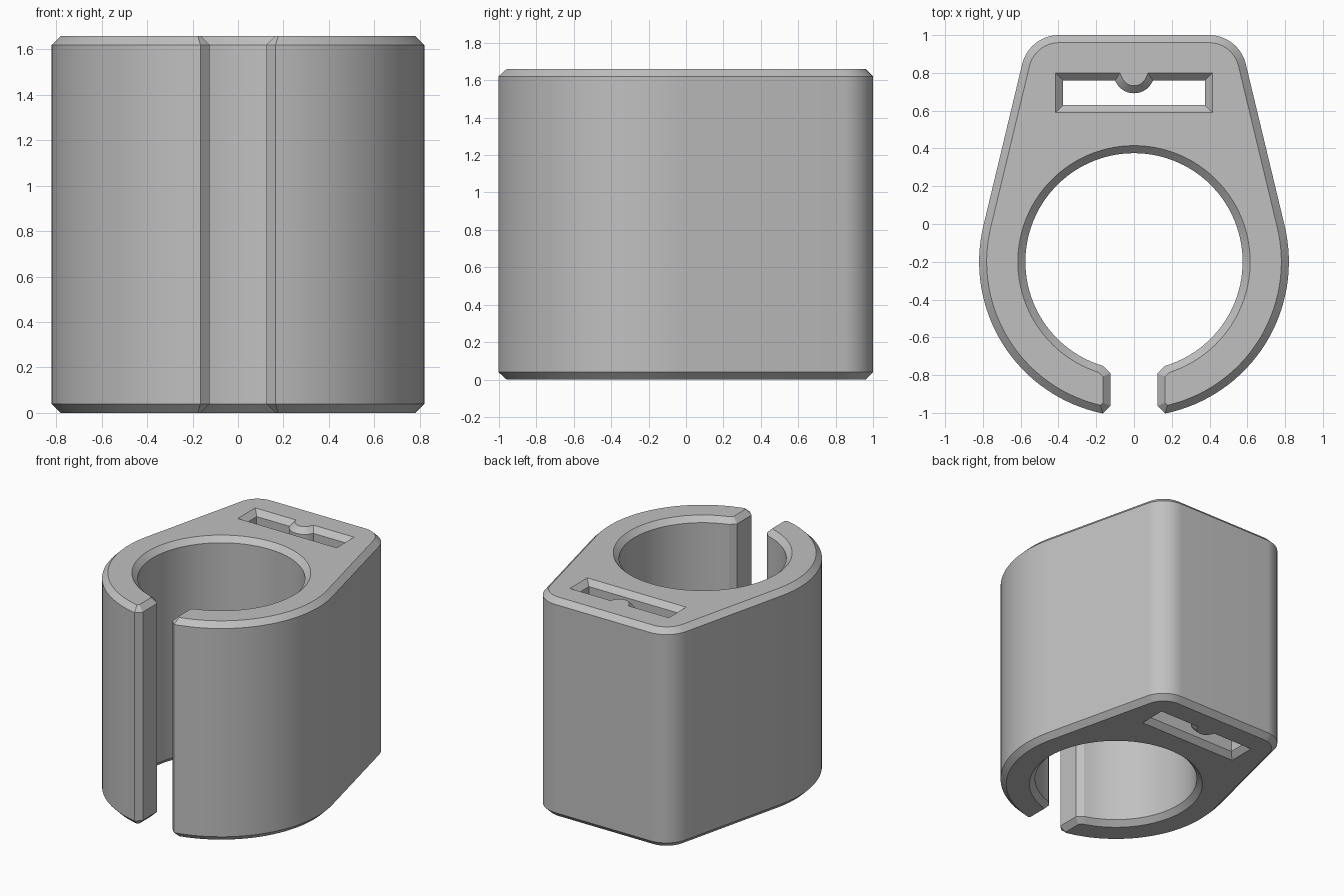
import bpy
import bmesh
from math import asin, cos, sin, radians, degrees
from mathutils import Vector

HEIGHT, CHAMFER = 1.66, 0.04
CENTRE_Y, OUTER_R, BORE_R = -0.2, 0.82, 0.575
GAP = 0.125          # half width of the front opening
FLANK = 13.5         # slope of the straight flanks, degrees
CORNER_R = 0.2

default = bpy.data.objects.get("Cube")
if default:
    bpy.data.objects.remove(default, do_unlink=True)


def arc(cx, cy, r, start, end, steps):
    angles = [radians(start + (end - start) * i / steps) for i in range(steps + 1)]
    return [Vector((cx + r * cos(a), cy + r * sin(a))) for a in angles]


def mirrored(half):
    """Close a right-hand half profile with its left-hand mirror."""
    return half + [Vector((-p.x, p.y)) for p in reversed(half) if abs(p.x) > 1e-5]


def inset(points, d):
    """Move each edge to its left by d, with mitred corners."""
    result = []
    for i, p in enumerate(points):
        a = (p - points[i - 1]).normalized()
        b = (points[(i + 1) % len(points)] - p).normalized()
        na, nb = Vector((-a.y, a.x)), Vector((-b.y, b.x))
        result.append(p + (na + nb) * d / (1 + na.dot(nb)))
    return result


# Clip outline: bore, chamfered lips, round outside, straight flank, back corner
lip = GAP + CHAMFER
bore_end = -90 + degrees(asin(lip / BORE_R))
rim_start = -90 + degrees(asin(lip / OUTER_R))
bore = arc(0, CENTRE_Y, BORE_R, 90, bore_end, 48)
rim = arc(0, CENTRE_Y, OUTER_R, rim_start, FLANK, 32)
corner_y = 1 - CORNER_R
slope = radians(FLANK)
corner_x = (OUTER_R - CORNER_R + (CENTRE_Y - corner_y) * sin(slope)) / cos(slope)
corner = arc(corner_x, corner_y, CORNER_R, FLANK, 90, 14)
lips = [Vector((GAP, bore[-1].y - CHAMFER)), Vector((GAP, rim[0].y + CHAMFER))]
outline = mirrored(bore + lips + rim + corner)

# Strap slot with a rounded rib on its back wall
wall_y, rib_y, rib_r = 0.76, 0.80, 0.108
rib = arc(0, rib_y, rib_r, -90, -degrees(asin((rib_y - wall_y) / rib_r)), 10)
slot = mirrored(rib + [Vector((0.375, wall_y)), Vector((0.375, 0.63))])

# Skin each profile through four levels, so both ends are chamfered
bm = bmesh.new()
levels = ((CHAMFER, 0), (0, CHAMFER), (0, HEIGHT - CHAMFER), (CHAMFER, HEIGHT))
cap_edges = {0: [], 3: []}
for profile in (outline, slot):
    rings = [[bm.verts.new((p.x, p.y, z)) for p in inset(profile, d)] for d, z in levels]
    n = len(profile)
    for low, high in zip(rings, rings[1:]):
        for i in range(n):
            j = (i + 1) % n
            bm.faces.new((low[i], low[j], high[j], high[i]))
    for k in cap_edges:
        cap_edges[k] += [bm.edges.get((rings[k][i - 1], rings[k][i])) for i in range(n)]
for edges in cap_edges.values():
    bmesh.ops.triangle_fill(bm, edges=edges, use_beauty=True)
bmesh.ops.recalc_face_normals(bm, faces=bm.faces)

mesh = bpy.data.meshes.new("pipe_clip")
bm.to_mesh(mesh)
bm.free()
clip = bpy.data.objects.new("pipe_clip", mesh)
bpy.context.collection.objects.link(clip)

# Plain grey plastic
grey = bpy.data.materials.new("light_grey")
grey.use_nodes = True
colour = (0.53, 0.53, 0.53, 1)
grey.diffuse_color = colour
grey.node_tree.nodes["Principled BSDF"].inputs["Base Color"].default_value = colour
mesh.materials.append(grey)

bpy.ops.object.select_all(action="DESELECT")
clip.select_set(True)
bpy.context.view_layer.objects.active = clip
bpy.ops.object.shade_smooth_by_angle(angle=radians(25))
